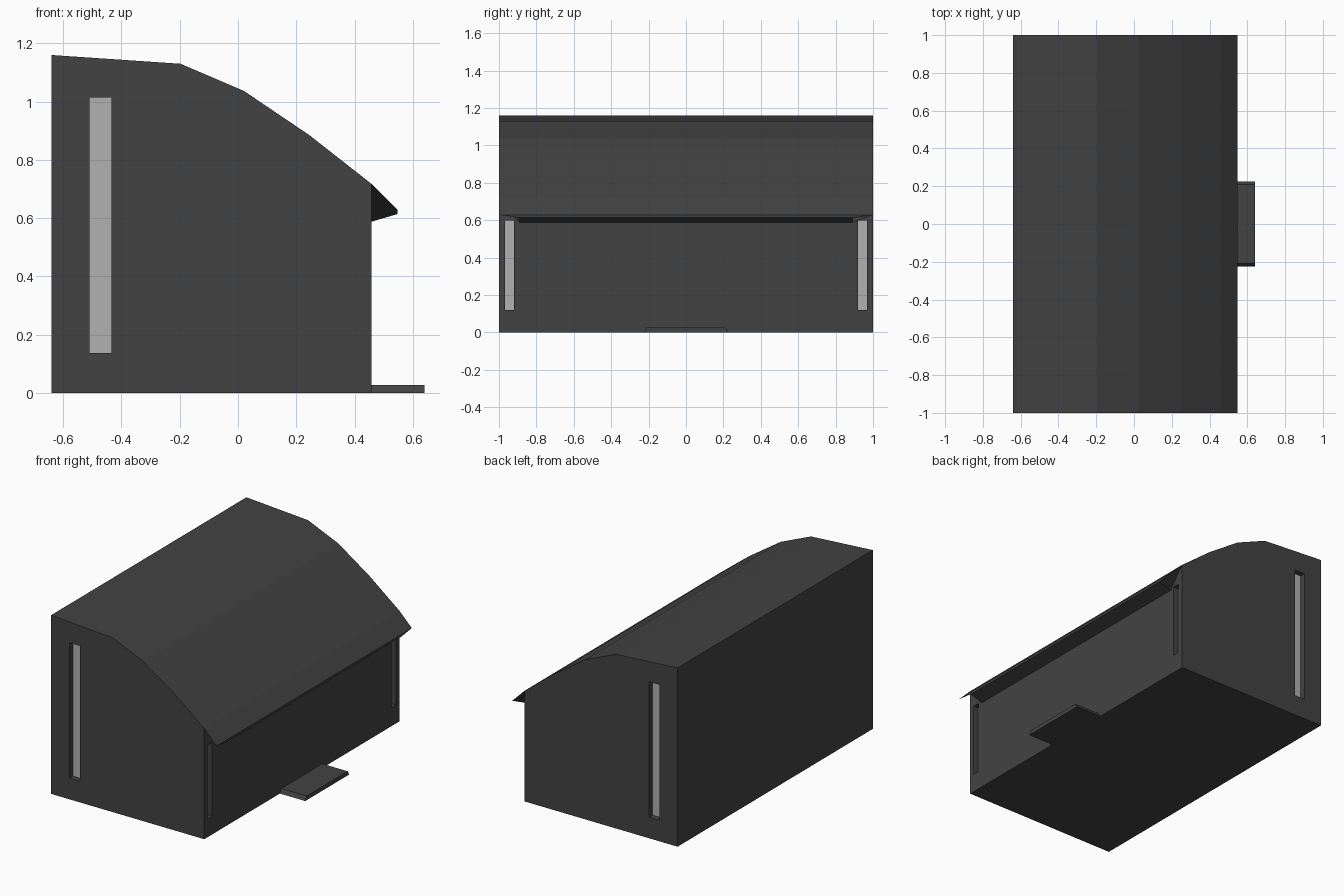
import bpy
import bmesh

if "Cube" in bpy.data.objects:
    bpy.data.objects.remove(bpy.data.objects["Cube"])


def material(name, value):
    mat = bpy.data.materials.new(name)
    mat.diffuse_color = (value, value, value, 1)
    mat.use_nodes = True
    mat.node_tree.nodes["Principled BSDF"].inputs["Base Color"].default_value = mat.diffuse_color
    return mat


dark = material("dark_cladding", 0.055)
light = material("light_glass", 0.44)


def loft(name, ring_a, ring_b, mat):
    """Solid joining two matching rings of points."""
    bm = bmesh.new()
    a = [bm.verts.new(p) for p in ring_a]
    b = [bm.verts.new(p) for p in ring_b]
    bm.faces.new(a)
    bm.faces.new(b[::-1])
    n = len(a)
    for i in range(n):
        j = (i + 1) % n
        bm.faces.new((a[i], b[i], b[j], a[j]))
    bmesh.ops.recalc_face_normals(bm, faces=bm.faces)
    me = bpy.data.meshes.new(name)
    bm.to_mesh(me)
    bm.free()
    me.materials.append(mat)
    ob = bpy.data.objects.new(name, me)
    bpy.context.collection.objects.link(ob)
    return ob


def box(name, x, y, z, mat):
    ring = [(x[0], y[0]), (x[1], y[0]), (x[1], y[1]), (x[0], y[1])]
    return loft(name, [(*p, z[0]) for p in ring], [(*p, z[1]) for p in ring], mat)


# Hall with curved, faceted roof
WALL_X = 0.458
profile = [(-0.64, 0), (WALL_X, 0), (WALL_X, 0.718), (0.245, 0.885),
           (0.02, 1.037), (-0.197, 1.13), (-0.64, 1.16)]
hall = loft("hall", [(x, -1, z) for x, z in profile],
            [(x, 1, z) for x, z in profile], dark)

# Recessed narrow windows at both ends and in the low side wall
DEPTH, GLASS = 0.04, 0.004
for s, side in ((-1, "front"), (1, "back")):
    outer, floor = s * 1.05, s * (1 - DEPTH)
    openings = [
        ("end", (-0.51, -0.435), sorted((floor, outer)), (0.137, 1.015),
         (-0.51, -0.435), sorted((floor, floor + s * GLASS))),
        ("side", (WALL_X - DEPTH, WALL_X + 0.05), sorted((s * 0.92, s * 0.967)),
         (0.12, 0.598), (WALL_X - DEPTH, WALL_X - DEPTH + GLASS),
         sorted((s * 0.92, s * 0.967))),
    ]
    for kind, x, y, z, gx, gy in openings:
        cutter = box(f"{side}_{kind}_window_cutter", x, y, z, dark)
        cutter.hide_render = True
        cutter.hide_set(True)
        mod = hall.modifiers.new(cutter.name, "BOOLEAN")
        mod.operation = "DIFFERENCE"
        mod.solver = "EXACT"
        mod.object = cutter
        box(f"{side}_{kind}_window", gx, gy, z, light)

# Eave with undercut ends
def eave_ring(s):
    return [(WALL_X, s, 0.718), (0.547, s, 0.629),
            (0.547, s * 0.89, 0.614), (WALL_X, s * 0.89, 0.588)]


loft("eave", eave_ring(-1), eave_ring(1), dark)

# Doorstep with sloping ends
def step_ring(s):
    return [(WALL_X, s * 0.225, 0), (0.64, s * 0.225, 0),
            (0.64, s * 0.21, 0.027), (WALL_X, s * 0.21, 0.027)]


loft("doorstep", step_ring(-1), step_ring(1), dark)
